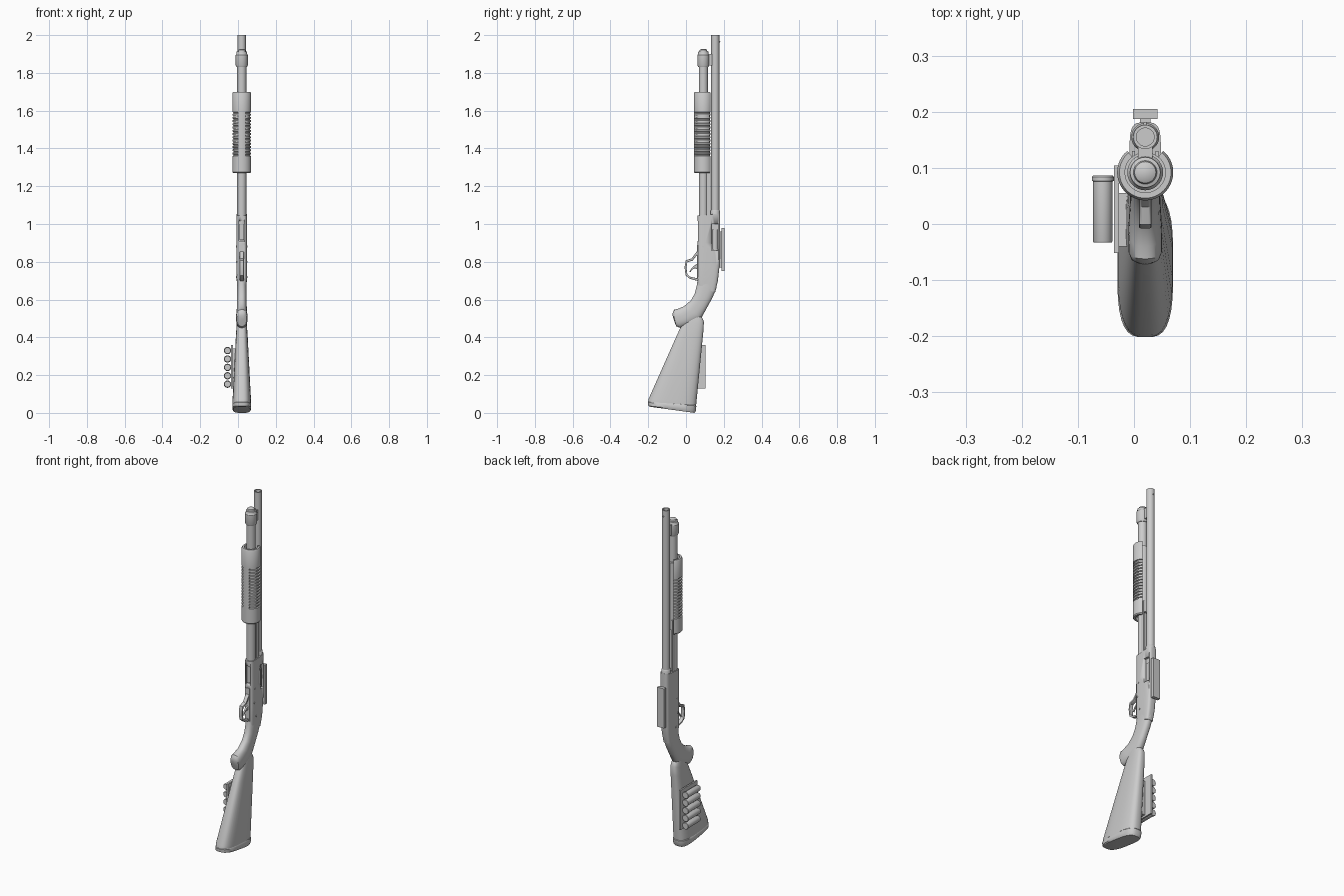
import bpy, bmesh
from math import cos, sin, pi, radians
from mathutils import Vector

if "Cube" in bpy.data.objects:
    bpy.data.objects.remove(bpy.data.objects["Cube"], do_unlink=True)

CX = 0.02          # centre plane of the gun
TUBE_Y = 0.092     # magazine tube axis
BARREL_Y = 0.155   # barrel axis

grey = bpy.data.materials.new("plain grey")
grey.use_nodes = True
grey.diffuse_color = (0.6, 0.6, 0.6, 1)
grey.node_tree.nodes["Principled BSDF"].inputs["Base Color"].default_value = (0.6, 0.6, 0.6, 1)


def skin(name, rings, angle=35):
    """Join closed rings of points into a capped solid."""
    bm = bmesh.new()
    loops = [[bm.verts.new(p) for p in ring] for ring in rings]
    n = len(loops[0])
    for a, b in zip(loops, loops[1:]):
        for i in range(n):
            j = (i + 1) % n
            bm.faces.new((a[i], a[j], b[j], b[i]))
    bm.faces.new(loops[0])
    bm.faces.new(loops[-1])
    bmesh.ops.recalc_face_normals(bm, faces=bm.faces)
    mesh = bpy.data.meshes.new(name)
    bm.to_mesh(mesh)
    bm.free()
    ob = bpy.data.objects.new(name, mesh)
    bpy.context.collection.objects.link(ob)
    mesh.materials.append(grey)
    bpy.ops.object.select_all(action='DESELECT')
    ob.select_set(True)
    bpy.context.view_layer.objects.active = ob
    bpy.ops.object.shade_smooth_by_angle(angle=radians(angle))
    return ob


def loft(name, sections, power, count=32, angle=35):
    """Sections are (front y, front z, back y, back z, half width)."""
    def signed(v):
        return (1 if v > 0 else -1) * abs(v) ** power
    rings = []
    for ay, az, by, bz, hw in sections:
        ring = []
        for i in range(count):
            t = 2 * pi * (i + 0.5) / count
            f = (1 + signed(sin(t))) / 2
            ring.append((CX + hw * signed(cos(t)), ay + (by - ay) * f, az + (bz - az) * f))
        rings.append(ring)
    return skin(name, rings, angle)


def turned(name, profile, origin, axis="Z", sides=28):
    """Lathe a (radius, distance) profile along an axis."""
    rings = []
    for r, d in profile:
        ring = []
        for i in range(sides):
            u, v = r * cos(2 * pi * i / sides), r * sin(2 * pi * i / sides)
            offset = {"X": (d, u, v), "Y": (u, d, v), "Z": (u, v, d)}[axis]
            ring.append(Vector(origin) + Vector(offset))
        rings.append(ring)
    return skin(name, rings)


def box(name, x, y, z):
    return skin(name, [[(x[a], y[b], h) for a, b in ((0, 0), (1, 0), (1, 1), (0, 1))] for h in z])


def cut(target, cutter):
    mod = target.modifiers.new("opening", 'BOOLEAN')
    mod.operation, mod.object, mod.solver = 'DIFFERENCE', cutter, 'EXACT'
    bpy.context.view_layer.objects.active = target
    bpy.ops.object.modifier_apply(modifier=mod.name)
    bpy.data.objects.remove(cutter, do_unlink=True)


# Barrel with open muzzle, collar and bead sight
turned("barrel", [(.0215, 1.0), (.0215, 2.0), (.016, 2.0), (.016, 1.9)], (CX, BARREL_Y, 0))
turned("barrel_collar", [(.025, 1.03), (.025, 1.07), (.022, 1.075)], (CX, BARREL_Y, 0))
turned("bead_sight", [(.003, 0), (.003, .006), (.002, .008)], (CX, .174, 1.965), "Y", 10)

# Magazine tube, cap and clamp
turned("magazine_tube", [(.024, 1.0), (.024, 1.86)], (CX, TUBE_Y, 0))
turned("magazine_cap", [(.027, 1.83), (.032, 1.84), (.032, 1.895), (.028, 1.9), (.027, 1.912),
                        (.021, 1.914), (.019, 1.922), (.010, 1.927)], (CX, TUBE_Y, 0))
box("barrel_clamp", (CX - .013, CX + .013), (.1, .15), (1.84, 1.9))

# Ribbed sliding fore-end, open at the back
def forend_ring(z, radius, groove=0):
    outer, inner = [], []
    for i in range(37):
        a = radians(130 + 280 * i / 36)
        flat_front = abs(a - radians(270)) < radians(26)
        r = radius - (0 if flat_front else groove)
        outer.append((CX + r * cos(a), TUBE_Y + r * sin(a), z))
        inner.append((CX + .036 * cos(a), TUBE_Y + .036 * sin(a), z))
    return outer + inner[::-1]

rings = [forend_ring(1.27, .046), forend_ring(1.275, .05), forend_ring(1.36, .05)]
RIBS = 14
pitch = .24 / RIBS
for k in range(RIBS):
    z = 1.36 + k * pitch
    rings += [forend_ring(z + .002, .05, .006), forend_ring(z + pitch * .45, .05, .006),
              forend_ring(z + pitch * .55, .05), forend_ring(z + pitch, .05)]
rings += [forend_ring(1.692, .05), forend_ring(1.70, .046)]
skin("fore_end", rings, 30)
turned("fore_end_sleeve", [(.0362, 1.29), (.0362, 1.68)], (CX, TUBE_Y, 0))

# Action bars on both sides
for side, label in ((-1, "right"), (1, "left")):
    x = CX + side * .021
    box("action_bar_" + label, (x - .003, x + .003), (.108, .13), (1.0, 1.35))

# Receiver with ejection and loading openings
receiver = loft("receiver", [
    (.066, .66, .155, .64, .024), (.061, .71, .169, .70, .027), (.062, .78, .178, .78, .028),
    (.062, .90, .181, .90, .028), (.062, 1.045, .181, 1.055, .028)], .5)
cut(receiver, box("port_cutter", (CX + .014, CX + .06), (.136, .172), (.86, 1.0)))
cut(receiver, box("loading_cutter", (CX - .014, CX + .014), (.03, .078), (.91, 1.015)))
turned("bolt", [(.016, .865), (.016, .97)], (CX + .004, .154, 0))
box("shell_lifter", (CX - .011, CX + .011), (.07, .08), (.915, 1.0))
for y, z in ((.085, .80), (.09, .88), (.10, .72)):
    turned("receiver_pin", [(.005, -.0295), (.005, .0295)], (CX, y, z), "X", 12)

# Rear accessory rail
box("rail_mount", (CX - .009, CX + .009), (.172, .19), (.77, .96))
box("rail", (CX - .022, CX + .022), (.187, .205), (.75, .98))

# Trigger and guard
box("trigger_plate", (CX - .014, CX + .014), (.057, .08), (.70, .89))
loft("trigger_guard", [
    (.062, .862, .064, .842, .011), (.03, .818, .035, .806, .011), (-.001, .808, .007, .797, .011),
    (-.008, .77, .002, .77, .011), (-.002, .728, .007, .736, .011), (.02, .710, .022, .721, .011),
    (.063, .698, .063, .712, .011)], .4, 16)
loft("trigger", [
    (.062, .79, .062, .762, .006), (.045, .781, .043, .765, .006), (.03, .768, .031, .757, .005),
    (.018, .748, .024, .744, .004)], .6, 12)

# Hooked pistol grip flowing out of the receiver
loft("grip", [
    (.062, .72, .168, .71, .025), (.058, .68, .160, .655, .026), (.046, .632, .138, .605, .026),
    (.026, .596, .112, .558, .026), (-.01, .565, .082, .503, .027), (-.04, .552, .02, .468, .03),
    (-.062, .547, -.03, .45, .03), (-.069, .535, -.052, .458, .025), (-.072, .518, -.062, .485, .014)], .8)

# Shoulder stock and butt pad
loft("stock", [
    (.0, .52, .078, .515, .020), (-.012, .485, .088, .50, .024), (-.032, .447, .095, .482, .027),
    (-.06, .385, .092, .43, .031), (-.198, .075, .056, .06, .049), (-.201, .058, .054, .040, .049)], .68)
loft("butt_pad", [
    (-.199, .058, .052, .040, .048), (-.202, .055, .055, .037, .05), (-.2, .037, .053, .011, .05),
    (-.187, .032, .045, .0, .045)], .62)

# Side carrier with five spare shells
box("carrier_plate", (-.036, -.027), (-.052, .104), (.13, .36))
box("carrier_spacer", (-.03, 0), (-.04, .055), (.14, .34))
for k in range(5):
    turned("shell_%d" % (k + 1), [(.016, -.033), (.0175, -.03), (.0175, .076), (.0195, .077),
                                 (.0195, .084), (.018, .086)], (-.0555, 0, .152 + k * .0445), "Y", 20)
